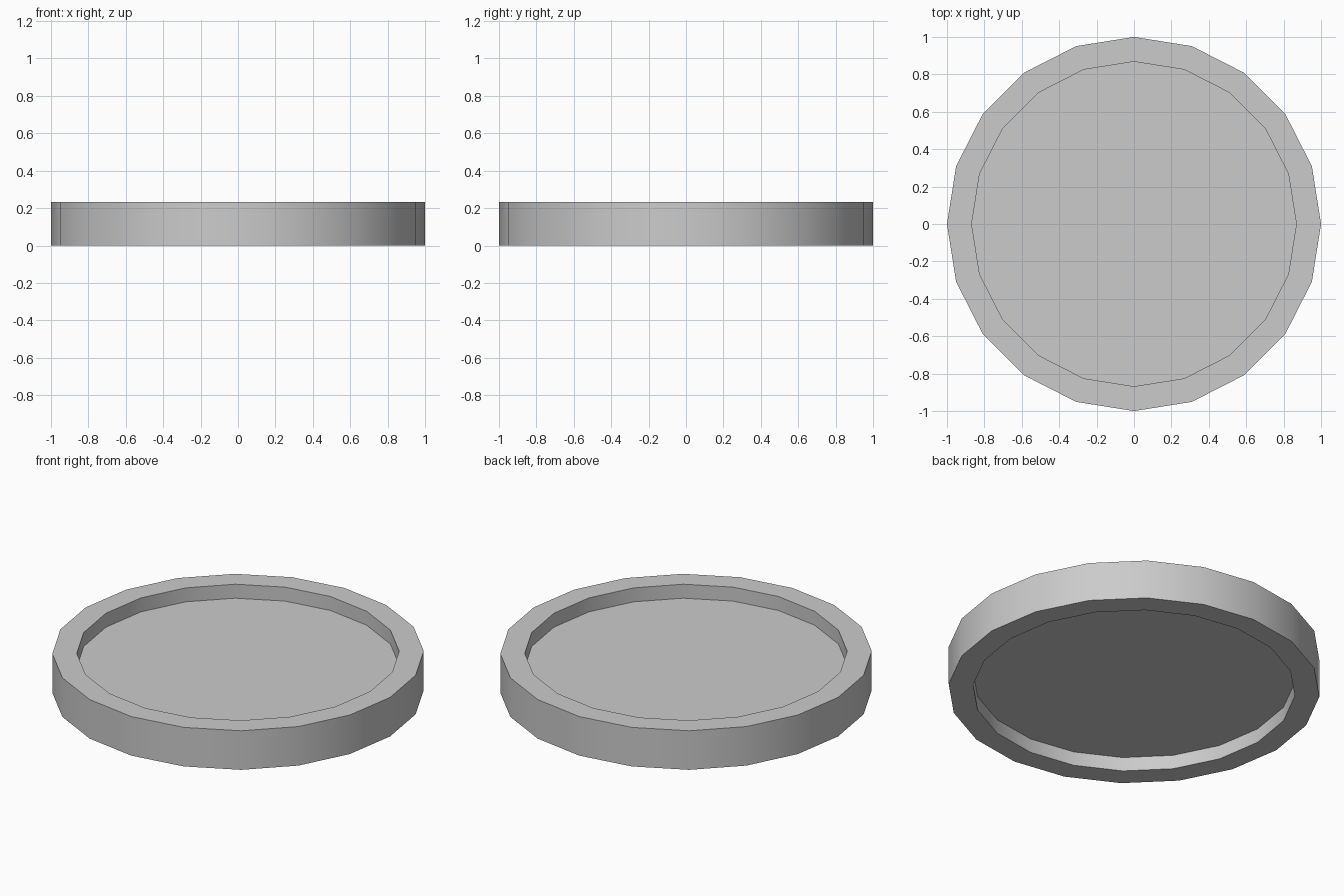
import bpy, bmesh
from math import sin, cos, pi, radians

if "Cube" in bpy.data.objects:
    bpy.data.objects.remove(bpy.data.objects["Cube"])

SIDES = 20
# Lathe profile (radius, z): lower recess, lower rim, outer wall, upper rim, upper recess
PROFILE = [(0.868, 0.083), (0.868, 0.0), (1.0, 0.0),
           (1.0, 0.232), (0.868, 0.232), (0.868, 0.149)]

bm = bmesh.new()
rings = [[bm.verts.new((r * cos(2 * pi * i / SIDES), r * sin(2 * pi * i / SIDES), z))
          for i in range(SIDES)] for r, z in PROFILE]

# Walls and rims
for a, b in zip(rings, rings[1:]):
    for i in range(SIDES):
        j = (i + 1) % SIDES
        bm.faces.new((a[i], a[j], b[j], b[i]))

# Recessed discs on both sides
bm.faces.new(rings[0][::-1])
bm.faces.new(rings[-1])
bmesh.ops.recalc_face_normals(bm, faces=bm.faces)

mesh = bpy.data.meshes.new("recessed_disc")
bm.to_mesh(mesh)
bm.free()
disc = bpy.data.objects.new("recessed_disc", mesh)
bpy.context.collection.objects.link(disc)

# Smooth walls with sharp rim edges
bpy.context.view_layer.objects.active = disc
disc.select_set(True)
bpy.ops.object.shade_smooth_by_angle(angle=radians(30))
